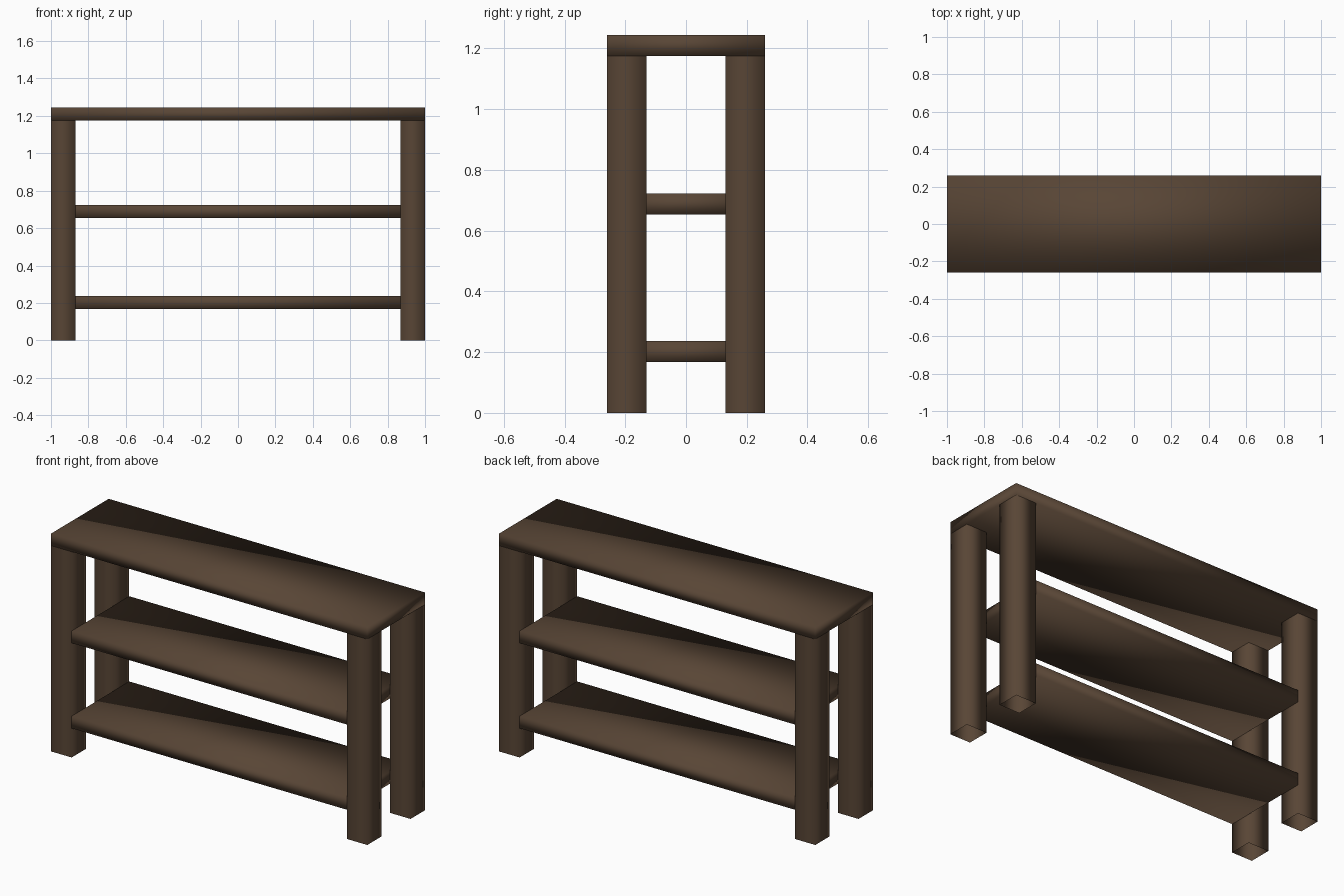
import bpy, bmesh

if "Cube" in bpy.data.objects:
    bpy.data.objects.remove(bpy.data.objects["Cube"])

# One dark wood colour
wood = bpy.data.materials.new("dark brown wood")
wood.diffuse_color = (0.098, 0.060, 0.036, 1.0)
wood.use_nodes = True
wood.node_tree.nodes["Principled BSDF"].inputs["Base Color"].default_value = wood.diffuse_color

def box(name, x0, x1, y0, y1, z0, z1, open_ends=False):
    """Soft-shaded box; open_ends leaves out the top and bottom faces."""
    bm = bmesh.new()
    bmesh.ops.create_cube(bm, size=1)
    for v in bm.verts:
        v.co.x = x1 if v.co.x > 0 else x0
        v.co.y = y1 if v.co.y > 0 else y0
        v.co.z = z1 if v.co.z > 0 else z0
    bm.normal_update()
    if open_ends:
        caps = [f for f in bm.faces if abs(f.normal.z) > 0.9]
        bmesh.ops.delete(bm, geom=caps, context='FACES_ONLY')
    for f in bm.faces:
        f.smooth = True
    me = bpy.data.meshes.new(name)
    bm.to_mesh(me)
    bm.free()
    me.materials.append(wood)
    ob = bpy.data.objects.new(name, me)
    bpy.context.collection.objects.link(ob)
    return ob

W, D = 1.0, 0.26            # half width and half depth
LEG = 0.13                  # leg thickness
TOP0, TOP1 = 1.176, 1.245   # table top heights

# Table top
box("table_top", -W, W, -D, D, TOP0, TOP1)

# Two shelves, fitted between the left and right legs
for name, z in (("lower_shelf", 0.167), ("middle_shelf", 0.654)):
    box(name, -W + LEG, W - LEG, -D, D, z, z + 0.069)

# Four hollow legs flush with the corners of the top
for side, x in (("left", -W), ("right", W - LEG)):
    for end, y in (("front", -D), ("back", D - LEG)):
        box(f"{end}_{side}_leg", x, x + LEG, y, y + LEG, 0, TOP0, open_ends=True)
